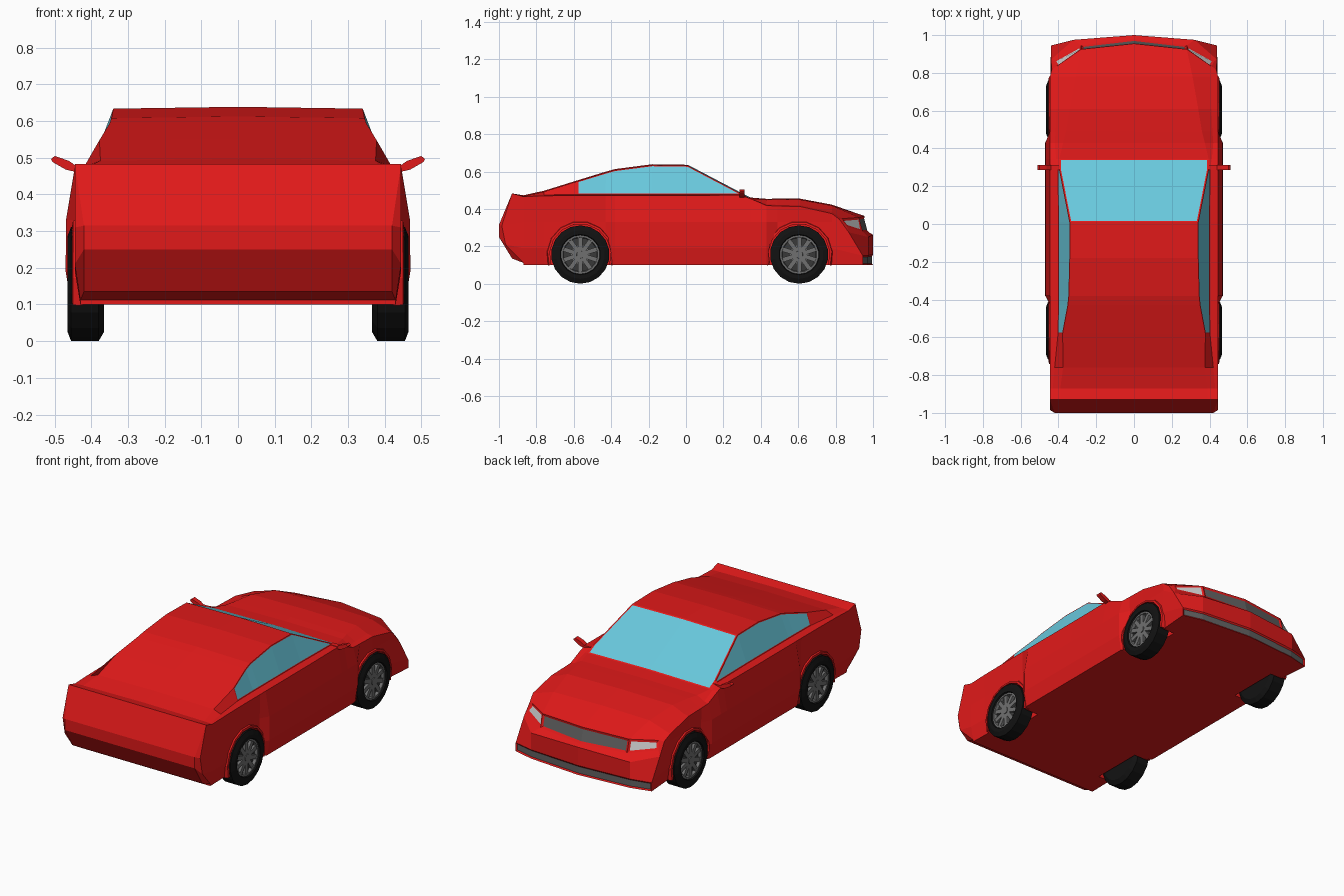
import bpy, bmesh, math
from mathutils import Matrix

if "Cube" in bpy.data.objects:
    bpy.data.objects.remove(bpy.data.objects["Cube"])


def paint(name, rgb):
    m = bpy.data.materials.new(name)
    m.diffuse_color = (*rgb, 1)
    m.use_nodes = True
    m.node_tree.nodes["Principled BSDF"].inputs["Base Color"].default_value = m.diffuse_color
    return m


RED = paint("red_paint", (0.75, 0.01, 0.01))
GLASS = paint("glass", (0.14, 0.58, 0.72))
GREY = paint("grille_grey", (0.12, 0.12, 0.12))
LIGHT = paint("lamp", (0.6, 0.6, 0.6))
BLACK = paint("rubber", (0.006, 0.006, 0.006))
RIM = paint("rim_grey", (0.16, 0.16, 0.16))
DARK = paint("rim_back", (0.04, 0.04, 0.04))


def finish(name, bm, *mats):
    bmesh.ops.recalc_face_normals(bm, faces=bm.faces[:])
    me = bpy.data.meshes.new(name)
    bm.to_mesh(me)
    bm.free()
    for m in mats:
        me.materials.append(m)
    ob = bpy.data.objects.new(name, me)
    bpy.context.collection.objects.link(ob)
    return ob


# Body stations: y, sill x, shoulder z, belt x, belt z, roof edge x, roof edge z
STATIONS = [
    (-0.87, .445, .466, .430, .467, .39, .468),
    (-0.76, .442, .470, .420, .475, .375, .492),
    (-0.58, .442, .472, .402, .478, .378, .548),
    (-0.43, .442, .472, .400, .478, .350, .594),
    (-0.38, .470, .472, .400, .478, .345, .608),
    (-0.18, .470, .472, .400, .478, .340, .634),
    (0.01, .470, .472, .400, .478, .340, .631),
    (0.29, .470, .474, .402, .476, .395, .484),
    (0.345, .470, .455, .412, .455, .395, .456),
    (0.43, .470, .418, .420, .424, .375, .449),
    (0.49, .442, .416, .415, .422, .36, .450),
    (0.61, .442, .413, .410, .420, .34, .450),
    (0.78, .442, .375, .410, .385, .31, .418),
]
REAR = [(0, -.87, .112), (.43, -.87, .112), (.445, -.965, .21), (.445, -.985, .31),
        (.445, -.93, .483), (.43, -.93, .483), (.39, -.93, .483), (0, -.93, .483)]
NOSE = [(0, 1, .1), (.44, .945, .1), (.44, .945, .15), (.44, .87, .275),
        (.435, .82, .345), (.41, .835, .348), (.28, .925, .355), (0, .955, .362)]


def section(y, xs, zs, xb, zb, xr, zr):
    return [(0, y, .1), (xs - .015, y, .1), (xs, y, .19), (xs - .001, y, .33),
            (.445, y, zs), (xb, y, zb), (xr, y, zr), (0, y, zr + .005)]


bm = bmesh.new()


def both(p):
    """Vertex pair: right side and mirrored left side (shared on the centre line)."""
    r = bm.verts.new(p)
    return (r, r) if p[0] == 0 else (r, bm.verts.new((-p[0], p[1], p[2])))


rings = [[both(p) for p in s] for s in [REAR] + [section(*s) for s in STATIONS] + [NOSE]]
side_glass, screen, grille, lamps, intake = [[], []], [], [], [[], []], []
for i in range(len(rings) - 1):
    a, b = rings[i], rings[i + 1]
    for k in range(7):
        for s in (0, 1):
            f = bm.faces.new((a[k][s], a[k + 1][s], b[k + 1][s], b[k][s]))
            if k == 5 and 3 <= i <= 7:
                side_glass[s].append(f)
            if k == 6 and 7 <= i <= 8:
                screen.append(f)

# Tail panel
R = rings[0]
P1, P2, P3 = both((.42, -1, .315)), both((.42, -1, .25)), both((.42, -.93, .135))
for s in (0, 1):
    for f in ((R[4], R[3], P1), (R[3], R[2], P2, P1), (R[2], R[1], P3, P2)):
        bm.faces.new([v[s] for v in f])
bm.faces.new([R[k][0] for k in (4, 5, 6, 7)] + [R[k][1] for k in (6, 5, 4)] + [P1[1], P1[0]])
bm.faces.new((P1[0], P1[1], P2[1], P2[0]))
bm.faces.new((P2[0], P2[1], P3[1], P3[0]))
bm.faces.new((P3[0], P3[1], R[1][1], R[0][0], R[1][0]))

# Nose with grille, headlights, bumper and lower intake
N = rings[-1]
Gc, Ge = both((0, .978, .275)), both((.28, .945, .28))
Bc, Be = both((0, 1, .262)), both((.32, .975, .25))
Lc, Le, Me = both((0, 1, .155)), both((.32, .975, .152)), both((.32, .975, .1))
K = both((.425, .862, .305))
for s in (0, 1):
    def face(*vs):
        return bm.faces.new([v[s] for v in vs])
    grille.append(face(N[7], N[6], Ge, Gc))
    lamps[s].append(face(N[6], N[5], K, Ge))
    face(N[5], N[4], N[3], K)
    face(Ge, K, N[3], Be)
    face(Gc, Ge, Be, Bc)
    face(Bc, Be, Le, Lc)
    face(Be, N[3], N[2], Le)
    intake += [face(Lc, Le, Me, N[0]), face(Le, N[2], N[1], Me)]
    face(N[0], Me, N[1])
bmesh.ops.recalc_face_normals(bm, faces=bm.faces[:])

# Inset frames around every window, lamp and grille
for faces, mat, width, depth in (
        (side_glass[0], 1, .006, 0), (side_glass[1], 1, .006, 0), (screen, 1, .008, 0),
        (grille, 2, .012, -.006), (lamps[0], 3, .012, -.003), (lamps[1], 3, .012, -.003),
        (intake, 2, .008, -.006)):
    bmesh.ops.inset_region(bm, faces=faces, thickness=width, depth=depth, use_even_offset=True)
    for f in faces:
        f.material_index = mat
body = finish("body", bm, RED, GLASS, GREY, LIGHT, BLACK)

# Wheel wells
WHEEL_Y, WHEEL_Z = (-.565, .605), .156
bm = bmesh.new()
for y in WHEEL_Y:
    for s in (-1, 1):
        bmesh.ops.create_cone(bm, cap_ends=True, segments=20, radius1=.165, radius2=.165, depth=.25,
                              matrix=Matrix.Translation((s * .475, y, WHEEL_Z)) @ Matrix.Rotation(math.pi / 2, 4, 'Y'))
cutter = finish("wheel_well_cutter", bm, RED)
cutter.hide_render = True
cutter.hide_set(True)
mod = body.modifiers.new("wheel_wells", 'BOOLEAN')
mod.operation, mod.solver, mod.object = 'DIFFERENCE', 'EXACT', cutter


def lathe(bm, profile, seg, mat=0):
    """Spin (x, radius) points about the wheel axle."""
    rows = [[bm.verts.new((x, r * math.cos(t), r * math.sin(t)))
             for t in (2 * math.pi * (j + .5) / seg for j in range(seg))] for x, r in profile]
    for a, b in zip(rows, rows[1:]):
        for j in range(seg):
            k = (j + 1) % seg
            bm.faces.new((a[j], a[k], b[k], b[j])).material_index = mat
    return rows


# Wheels: tyre, rim and spokes
tb = bmesh.new()
rows = lathe(tb, [(.035, .102), (.05, .108), (.05, .13), (.04, .156), (-.035, .156), (-.05, .13), (-.05, .1)], 18)
tb.faces.new(rows[-1])
tyre = finish("tyre", tb, BLACK)
rb = bmesh.new()
lathe(rb, [(.025, .09), (.042, .094), (.042, .104), (.02, .104)], 18)
rb.faces.new(lathe(rb, [(.02, .104), (.022, .05)], 18, 1)[-1])
rb.faces.new(lathe(rb, [(.02, .022), (.042, .02)], 10)[-1])
for j in range(10):
    m = (Matrix.Rotation(j * math.pi / 5, 4, 'X') @ Matrix.Translation((.03, 0, .056))
         @ Matrix.Diagonal((.016, .024, .08, 1)))
    bmesh.ops.create_cube(rb, size=1, matrix=m)
rim = finish("rim", rb, RIM, DARK)

# Arch lips
ab = bmesh.new()
arc = [math.radians(-19 + 218 * j / 9) for j in range(10)]
lip = [[ab.verts.new((x, r * math.cos(t), r * math.sin(t)))
        for x, r in ((.40, .164), (.452, .164), (.450, .176), (.43, .182))] for t in arc]
for a, b in zip(lip, lip[1:]):
    for k in range(4):
        ab.faces.new((a[k], a[(k + 1) % 4], b[(k + 1) % 4], b[k]))
ab.faces.new(lip[0])
ab.faces.new(lip[-1])
arch = finish("arch_lip", ab, RED)

for n, y in zip(("rear", "front"), WHEEL_Y):
    for side, s in (("right", 1), ("left", -1)):
        for src, x in ((tyre, .415), (rim, .415), (arch, 0)):
            ob = bpy.data.objects.new(f"{n}_{side}_{src.data.name}", src.data)
            ob.location = (s * x, y, WHEEL_Z)
            ob.rotation_euler.z = 0 if s > 0 else math.pi
            bpy.context.collection.objects.link(ob)
for src in (tyre, rim, arch):
    bpy.data.objects.remove(src)

# Door mirrors
OUTLINE = [(.395, .478), (.445, .462), (.47, .468), (.505, .488), (.51, .496), (.50, .505), (.462, .492), (.44, .477)]
for side, s in (("right", 1), ("left", -1)):
    mb = bmesh.new()
    f = mb.faces.new([mb.verts.new((s * x, .285, z)) for x, z in OUTLINE])
    ext = bmesh.ops.extrude_face_region(mb, geom=[f])
    bmesh.ops.translate(mb, vec=(0, .028, 0), verts=[v for v in ext["geom"] if isinstance(v, bmesh.types.BMVert)])
    finish(f"{side}_door_mirror", mb, RED)
